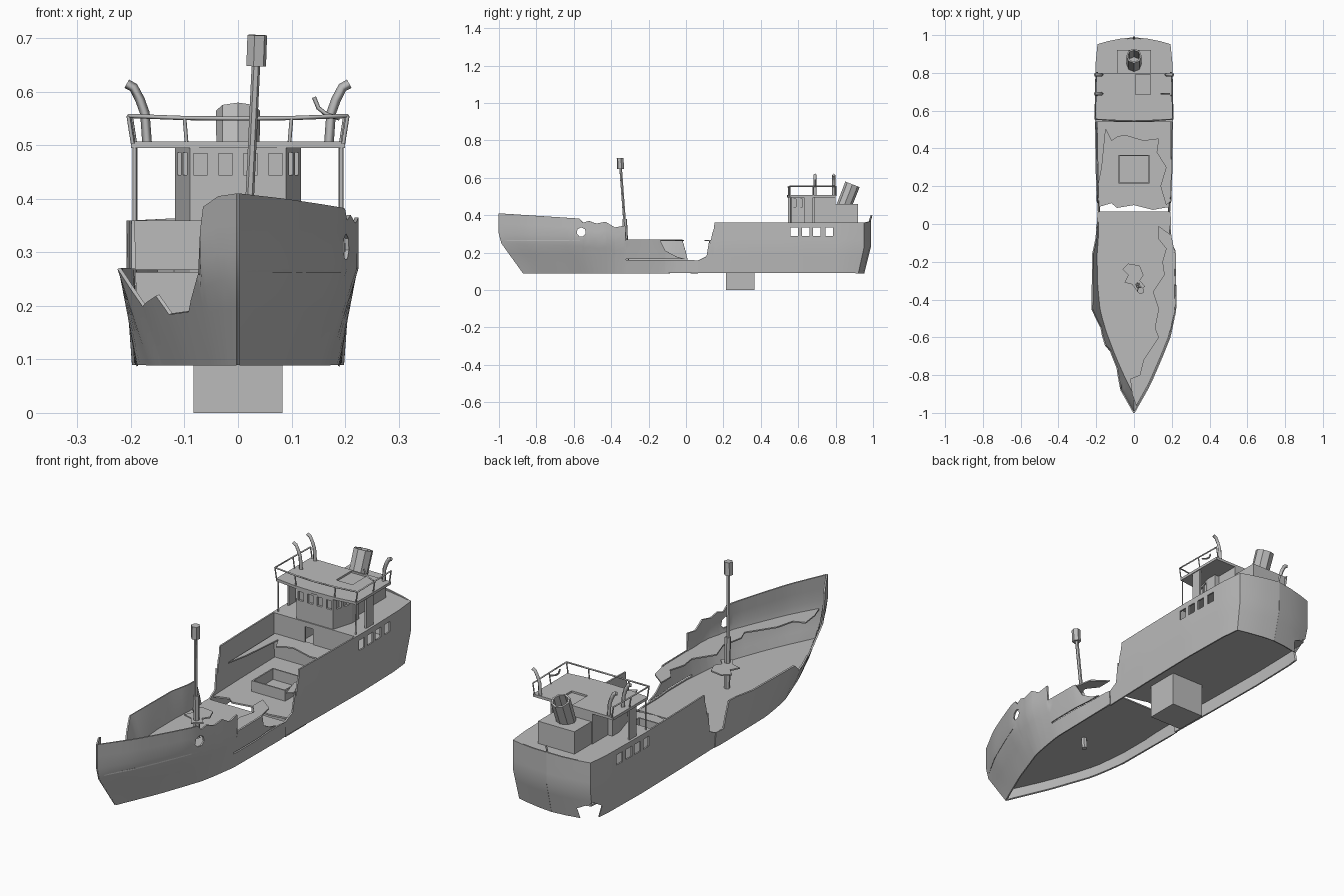
import bpy, bmesh, math
from mathutils import Vector

cube = bpy.data.objects.get("Cube")
if cube:
    bpy.data.objects.remove(cube, do_unlink=True)

grey = bpy.data.materials.new("weathered_grey")
grey.use_nodes = True
grey.diffuse_color = (0.5, 0.5, 0.5, 1)
grey.node_tree.nodes["Principled BSDF"].inputs["Base Color"].default_value = (0.5, 0.5, 0.5, 1)


def make(name, bm):
    bmesh.ops.recalc_face_normals(bm, faces=bm.faces)
    me = bpy.data.meshes.new(name)
    bm.to_mesh(me)
    bm.free()
    ob = bpy.data.objects.new(name, me)
    bpy.context.collection.objects.link(ob)
    me.materials.append(grey)
    return ob


def activate(ob):
    bpy.ops.object.select_all(action='DESELECT')
    ob.select_set(True)
    bpy.context.view_layer.objects.active = ob


def thicken(ob, t):
    mod = ob.modifiers.new("thickness", 'SOLIDIFY')
    mod.thickness, mod.offset = t, 0
    activate(ob)
    bpy.ops.object.modifier_apply(modifier=mod.name)


def cut(ob, cutter):
    mod = ob.modifiers.new("cut", 'BOOLEAN')
    mod.operation, mod.object = 'DIFFERENCE', cutter
    activate(ob)
    bpy.ops.object.modifier_apply(modifier=mod.name)
    bpy.data.objects.remove(cutter, do_unlink=True)


def smooth(ob):
    activate(ob)
    bpy.ops.object.shade_smooth_by_angle(angle=math.radians(25))


def prism(name, outline, z0, z1):
    bm = bmesh.new()
    face = bm.faces.new([bm.verts.new((x, y, z0)) for x, y in outline])
    top = bmesh.ops.extrude_face_region(bm, geom=[face])["geom"]
    bmesh.ops.translate(bm, vec=(0, 0, z1 - z0), verts=[v for v in top if isinstance(v, bmesh.types.BMVert)])
    return make(name, bm)


def box(name, x0, x1, y0, y1, z0, z1):
    return prism(name, [(x0, y0), (x1, y0), (x1, y1), (x0, y1)], z0, z1)


def tube(name, a, b, r, n=6, open_top=False):
    a, b = Vector(a), Vector(b)
    bm = bmesh.new()
    bmesh.ops.create_cone(bm, cap_ends=True, segments=n, radius1=r, radius2=r, depth=(b - a).length)
    if open_top:
        bmesh.ops.delete(bm, geom=[f for f in bm.faces if f.normal.z > 0.9], context='FACES')
    bm.transform((b - a).to_track_quat('Z', 'Y').to_matrix().to_4x4())
    bmesh.ops.translate(bm, vec=(a + b) / 2, verts=bm.verts)
    return make(name, bm)


def wire(name, points, r):
    cu = bpy.data.curves.new(name, 'CURVE')
    cu.dimensions, cu.bevel_depth, cu.bevel_resolution, cu.use_fill_caps = '3D', r, 0, True
    sp = cu.splines.new('POLY')
    sp.points.add(len(points) - 1)
    for p, co in zip(sp.points, points):
        p.co = (*co, 1)
    cu.materials.append(grey)
    ob = bpy.data.objects.new(name, cu)
    bpy.context.collection.objects.link(ob)


def lerp(table, u):
    for (a, p), (b, q) in zip(table, table[1:]):
        if u <= b:
            return p + (q - p) * max(0, (u - a) / (b - a))
    return table[-1][1]


# Hull shapes: half width along the length, and rounded stern
BOW_TOP = [(-1, 0), (-.85, .085), (-.7, .15), (-.6, .19), (-.45, .222), (-.15, .218), (-.08, .2), (.07, .193)]
BOW_LOW = [(-1, 0), (-.75, .085), (-.5, .155), (-.3, .185), (.07, .19)]
STERN_X = [(.06, .193), (.3, .2), (.6, .205), (.85, .2), (.95, .19), (1, .1), (1.06, 0)]
STERN_Y = [(.06, .06), (.95, .95), (1, .975), (1.06, .985)]


def bow(u, z):
    s = min((z - .09) / .18, 1)
    rake = .13 * (1 - s) * min(1, max(0, (-u - .4) / .6))
    low, top = lerp(BOW_LOW, u), lerp(BOW_TOP, u)
    return low + (top - low) * s, u + rake


def stern(u, z):
    s = min((z - .09) / .14, 1)
    tuck = .035 * (1 - s) * min(1, max(0, (u - .6) / .4))
    return lerp(STERN_X, u) * (.95 + .05 * s), lerp(STERN_Y, u) - tuck


def hull_side(name, side, shape, edge):
    us = sorted({u for u, z in edge} | {edge[0][0] + (edge[-1][0] - edge[0][0]) * i / 24 for i in range(25)})
    bm, n, cols = bmesh.new(), 6, []
    for u in us:
        top = lerp(edge, u)
        zs = [.09 + (top - .09) * k / n for k in range(n + 1)]
        cols.append([bm.verts.new((side * shape(u, z)[0], shape(u, z)[1], z)) for z in zs])
    for a, b in zip(cols, cols[1:]):
        for k in range(n):
            bm.faces.new((a[k], b[k], b[k + 1], a[k + 1]))
    ob = make(name, bm)
    thicken(ob, .007)
    return ob


# Torn bow half
left_edge = [(-1, .41), (-.57, .382), (-.55, .36), (-.52, .37), (-.48, .355), (-.43, .365), (-.38, .335),
             (-.325, .345), (-.32, .27), (-.14, .27), (-.11, .21), (-.05, .178), (0, .165), (.065, .155)]
right_edge = [(-1, .41), (-.94, .405), (-.89, .385), (-.88, .34), (-.87, .26), (-.8, .19), (-.7, .185),
              (-.66, .22), (-.56, .2), (-.45, .27), (-.02, .27), (0, .2), (.01, .155), (.065, .155)]
left_bow = hull_side("left_bow_hull", 1, bow, left_edge)
cut(left_bow, tube("hawse_cutter", (.1, -.56, .31), (.3, -.56, .31), .025, 7))
cut(left_bow, box("slit_cutter", .1, .3, -.32, .04, .16, .167))
right_bow = hull_side("right_bow_hull", -1, bow, right_edge)

# Torn stern half with square ports
stern_edge = [(.06, .155), (.11, .18), (.13, .25), (.125, .27), (.14, .3), (.15, .33), (.14001 + .012, .36),
              (.95, .36), (1.06, .37)]
stern_edge.sort()
for side, label in ((1, "left"), (-1, "right")):
    ob = hull_side(label + "_stern_hull", side, stern, stern_edge)
    for y in (.58, .64, .7, .765):
        cut(ob, box("port_cutter", side * .15, side * .25, y - .02, y + .02, .29, .335))
    if side < 0:
        cut(ob, tube("breach_cutter", (-.12, .88, .12), (-.25, .98, .12), .055, 5))
    smooth(ob)
smooth(left_bow)
smooth(right_bow)


def plan(shape, us, z, inset=.002):
    pts = [(shape(u, z)[0] - inset, shape(u, z)[1]) for u in us]
    return pts


# Decks
half = plan(bow, [-.99, -.85, -.7, -.6, -.45, -.3, -.1, .065], .155, 0)
prism("bow_deck", half + [(-x, y) for x, y in reversed(half)], .15, .156)
half = plan(stern, [.09, .3, .6, .85, .95, 1, 1.05], .16)
torn = [(-.12, .11), (-.09, .085), (0, .1), (.1, .075)]
prism("stern_deck", half + [(-x, y) for x, y in reversed(half)] + torn, .155, .162)
half = plan(stern, [.54, .85, .95, 1, 1.05], .36, 0)
prism("poop_deck", half + [(-x, y) for x, y in reversed(half)], .352, .36)

# Broken upper deck remnants
outer = plan(bow, [-.97, -.85, -.7, -.6, -.45, -.3, -.15, -.06], .27)
inner = [(.13, -.01), (.13, -.08), (.17, -.13), (.15, -.2), (.16, -.27), (.1, -.36), (.13, -.45), (.11, -.55),
         (.13, -.6), (.05, -.72), (.03, -.8), (-.02, -.82), (-.01, -.9)]
prism("bow_deck_remnant", outer + inner, .262, .268)
prism("mast_deck_remnant", [(-.06, -.24), (-.03, -.21), (.03, -.22), (.05, -.27), (.03, -.3), (.06, -.33),
                            (.02, -.36), (-.01, -.32), (-.05, -.31), (-.03, -.27)], .262, .268)
prism("hold_deck_remnant", [(-.195, .54), (.195, .54), (.195, .12), (.17, .1), (.14, .2), (.17, .3), (.12, .38),
                            (.13, .45), (.05, .44), (-.05, .47), (-.09, .46), (-.12, .44), (-.15, .5),
                            (-.17, .3), (-.19, .2)], .262, .268)

# Open cargo well that hangs below the hull
well = box("cargo_well", -.083, .083, .215, .365, 0, .21)
cut(well, box("well_cutter", -.077, .077, .221, .359, .006, .3))

# Poop front wall with doorway
wall = box("poop_front_wall", -.2, .2, .54, .548, .16, .355)
cut(wall, box("door_cutter", -.045, -.005, .5, .56, .268, .338))

# Wheelhouse with recessed windows
house = [(.09, .545), (.118, .64), (.118, .69), (.095, .69), (.095, .8)]
wheelhouse = prism("wheelhouse", house + [(-x, y) for x, y in reversed(house)], .36, .497)
for x in (-.07, -.023, .023, .07):
    cut(wheelhouse, box("window_cutter", x - .013, x + .013, .5, .555, .445, .485))
for side in (-1, 1):
    for y in (.575, .612):
        cut(wheelhouse, box("window_cutter", side * (.082 + (y - .545) * .29), side * .16,
                            y - .012, y + .012, .445, .487))
    box("wing_panel", side * .188, side * .196, .63, .68, .36, .5)
    wire("wing_post", [(side * .193, .56, .36), (side * .193, .56, .5)], .004)
roof_edge = [(0, .54), (.1, .543), (.2, .556), (.2, .8)]
roof = prism("wheelhouse_roof", roof_edge + [(-x, y) for x, y in reversed(roof_edge[1:])], .495, .507)
cut(roof, box("hatch_cutter", .008, .088, .685, .792, .499, .6))
box("engine_casing", -.09, .09, .8, .92, .36, .46)

# Funnel
funnel = tube("funnel", (0, .845, .45), (0, .89, .565), .037, 8, True)
thicken(funnel, .008)

# Roof railing and curved davits
side_rail = [(.0, .545, .55), (.1, .548, .551), (.205, .555, .555), (.203, .68, .555), (.2, .8, .555)]
rail = [(-x, y, z) for x, y, z in reversed(side_rail)] + side_rail[1:]
wire("roof_rail", rail, .004)
for x, y, z in rail:
    if x:
        wire("rail_post", [(x * .96, y, .503), (x, y, z)], .0035)
for side in (-1, 1):
    for y in (.69, .79):
        if side > 0 and y < .7:
            path = [(.19, y, .55), (.165, y, .558), (.15, y, .57), (.142, y, .59)]
            wire("bent_davit", path, .004)
        else:
            path = [(.17, .505), (.174, .56), (.183, .585), (.195, .608), (.208, .615)]
            wire("davit", [(side * x, y, z) for x, z in path], .009)

# Leaning mast with lamp head
tube("mast_foot", (.018, -.315, .1), (.022, -.328, .38), .013, 6)
tube("mast", (.02, -.328, .36), (.034, -.35, .66), .008, 6)
tube("mast_lamp", (.034, -.35, .648), (.036, -.352, .706), .019, 6)

# Stern staff
wire("stern_staff", [(0, .98, .36), (0, .992, .4)], .005)
